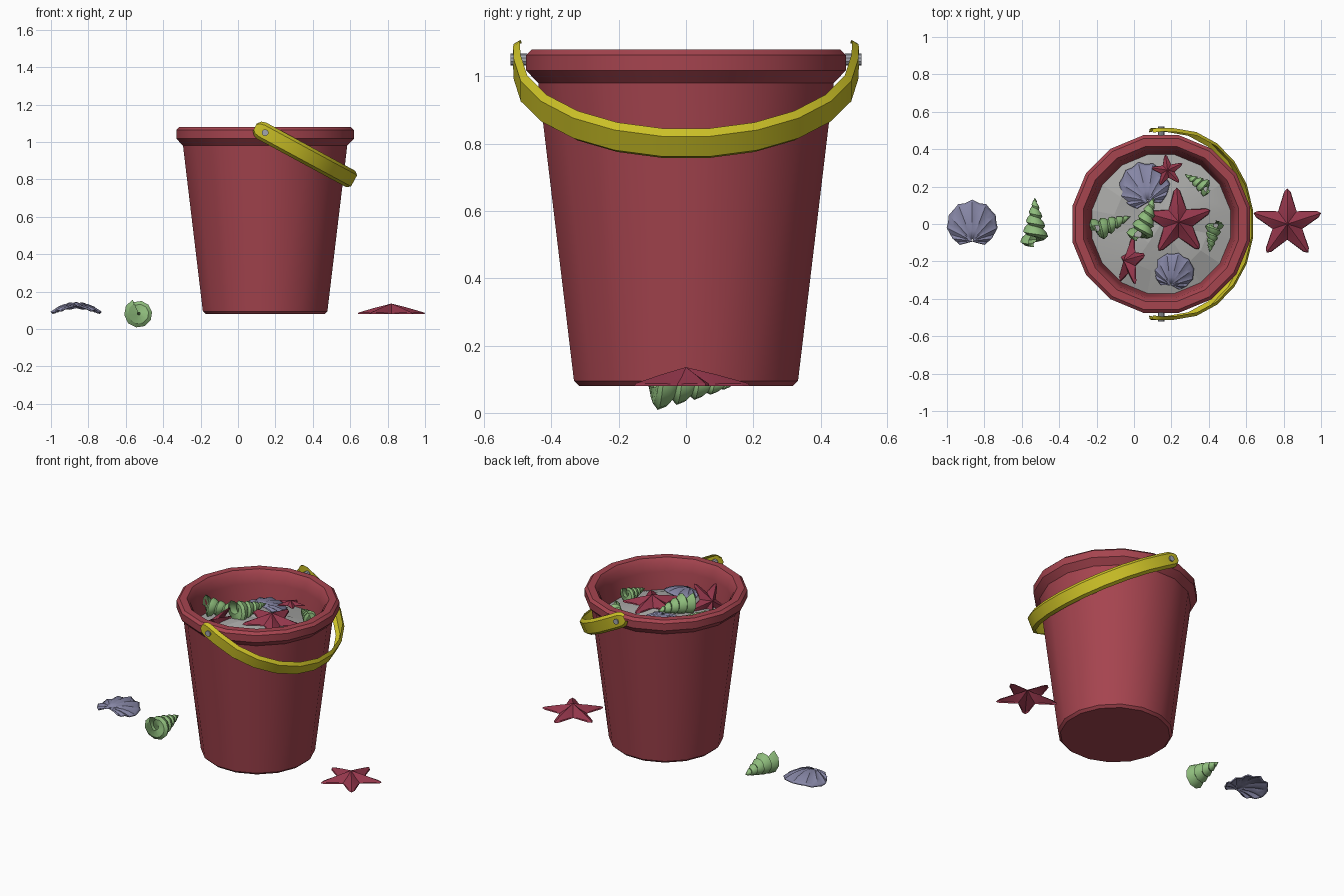
import bpy, math, random
from mathutils import Vector

if "Cube" in bpy.data.objects:
    bpy.data.objects.remove(bpy.data.objects["Cube"])

random.seed(4)


def mat(name, r, g, b):
    m = bpy.data.materials.new(name)
    m.diffuse_color = (r, g, b, 1)
    m.use_nodes = True
    m.node_tree.nodes["Principled BSDF"].inputs["Base Color"].default_value = m.diffuse_color
    return m


RED = mat("bucket red", 0.38, 0.058, 0.078)
STAR = mat("starfish crimson", 0.30, 0.038, 0.072)
YELLOW = mat("handle yellow", 0.60, 0.53, 0.02)
PURPLE = mat("scallop lilac", 0.24, 0.24, 0.38)
GREEN = mat("spiral green", 0.27, 0.50, 0.20)
SAND = mat("sand grey", 0.40, 0.40, 0.39)
STEEL = mat("pin steel", 0.36, 0.38, 0.42)


def grid(name, rows, m, closed=False, angle=30, loc=(0, 0, 0), rot=(0, 0, 0), s=1, thick=0):
    """Sheet made from equal rows of points; closed joins the ends of every row."""
    n = len(rows[0])
    faces = []
    for i in range(len(rows) - 1):
        for j in range(n if closed else n - 1):
            k = (j + 1) % n
            faces.append((i * n + j, i * n + k, (i + 1) * n + k, (i + 1) * n + j))
    me = bpy.data.meshes.new(name)
    me.from_pydata([p for r in rows for p in r], [], faces)
    me.materials.append(m)
    ob = bpy.data.objects.new(name, me)
    bpy.context.collection.objects.link(ob)
    ob.location, ob.scale = loc, (s, s, s)
    ob.rotation_euler = [math.radians(a) for a in rot]
    if thick:
        mod = ob.modifiers.new("thickness", 'SOLIDIFY')
        mod.thickness, mod.offset = thick, -1
    bpy.ops.object.select_all(action='DESELECT')
    ob.select_set(True)
    bpy.context.view_layer.objects.active = ob
    bpy.ops.object.shade_smooth_by_angle(angle=math.radians(angle))
    return ob


def lerp(x, table):
    for (a, u), (b, v) in zip(table, table[1:]):
        if x <= b:
            return u + (v - u) * (x - a) / (b - a)
    return table[-1][1]


BX = 0.145
N = 16


def ring(r, z, jit=0):
    r /= math.cos(math.pi / N)      # flat sides face the axes
    return [(r * math.cos((j + .5) * math.tau / N), r * math.sin((j + .5) * math.tau / N),
             z + random.uniform(-jit, jit)) for j in range(N)]


# bucket: base, wall, rolled rim, inner wall
profile = [(0.001, .08), (.318, .08), (.333, .095), (.439, .98), (.475, 1.018), (.475, 1.064),
           (.458, 1.08), (.415, 1.08), (.395, 1.055), (.385, 1.0), (.365, .85)]
grid("bucket", [ring(r, z) for r, z in profile], RED, True, loc=(BX, 0, 0))

# mound of sand
grid("sand", [ring(.372, .89), ring(.25, .925, .012), ring(.12, .945, .012), ring(.001, .955)],
     SAND, True, angle=8, loc=(BX, 0, 0))

# handle: curved band hanging in a tilted plane
along = Vector((.879, 0, -.476))
across = Vector((.476, 0, .879))
path = [(-.062, .508, .45), (-.045, .512, .85), (-.02, .514, 1)]
arc = []
for i in range(12):
    t = math.pi * i / 11
    arc.append((.06 + .486 * math.sin(t), .512 * math.cos(t), 1))
path = path + arc + [(u, -y, k) for u, y, k in reversed(path)]
rows = []
for u, y, k in path:
    inward = Vector((-max(u - .06, 0), -y)).normalized()
    row = []
    for w, d in ((-.05, .02), (-.034, 0), (.034, 0), (.05, .02)):
        row.append(Vector((BX, y + inward.y * d, 1.05)) + along * (u + inward.x * d) + across * w * k)
    rows.append(row)
grid("handle", rows, YELLOW, angle=35)

# pivot pins
for side in (-1, 1):
    bpy.ops.mesh.primitive_cylinder_add(vertices=10, radius=.018, depth=.05,
                                        location=(BX, side * .497, 1.05), rotation=(math.pi / 2, 0, 0))
    pin = bpy.context.object
    pin.name = "handle_pin"
    pin.data.materials.append(STEEL)


def starfish(loc, s=1, rot=(0, 0, 0)):
    def outline(k, z_tip, z_in):
        pts = []
        for a in range(5):
            c = 90 + a * 72
            for da, r, z in ((-6, .172, z_tip), (0, .19, z_tip), (6, .172, z_tip), (36, .084, z_in)):
                t = math.radians(c + da)
                q = r if da in (0, 36) or k == 1 else r * .98
                pts.append((k * q * math.cos(t), k * q * math.sin(t), z))
        return pts
    rows = [outline(1, 0, 0), outline(.97, .008, .006), outline(.001, .056, .056)]
    # raise the ridge line along each arm
    mid = []
    for j, (x, y, z) in enumerate(outline(.5, .03, .026)):
        mid.append((x, y, z + (.003 if j % 4 == 1 else 0)))
    rows.insert(2, mid)
    grid("starfish", rows, STAR, True, angle=20, loc=loc, rot=rot, s=s)


def scallop(loc, s=1, rot=(0, 0, 0)):
    size = [(0, .215), (30, .20), (60, .156), (85, .10), (105, .07)]
    rows = []
    for f in (.04, .25, .5, .75, .92, 1):
        row = []
        for j in range(21):
            a = -105 + 10.5 * j
            rib = 1 if j % 2 == 0 else -1
            L = lerp(abs(a), size) * f * (1 + .025 * rib * f)
            x, y = L * math.sin(math.radians(a)), -.09 + L * math.cos(math.radians(a))
            z = .06 - .055 * (x / .135) ** 2 - .026 * (y / .12) ** 2 + .0065 * rib * f
            row.append((x, y, z))
        rows.append(row)
    grid("scallop_shell", rows, PURPLE, angle=40, loc=loc, rot=rot, s=s, thick=.008)


def spiral(loc, s=1, rot=(0, 0, 0)):
    turns, steps = 5.5, 10
    total = int(turns * steps)

    def height(i):
        return 1 - max(0, 1 - i / total) ** 1.25
    rows = []
    for i in range(total + 1):
        lo, hi = height(i), height(i + steps)
        t = i * math.tau / steps + 2
        row = []
        for q, k in ((0, .1), (0, .72), (.25, 1.03), (.7, .98), (1, .72)):
            f = lo + (hi - lo) * q
            r = max(.0005, .083 * max(0, 1 - f) ** .78 * k)
            row.append((r * math.cos(t), -.122 + .262 * f, r * math.sin(t)))
        rows.append(row)
    grid("spiral_shell", rows, GREEN, angle=35, loc=loc, rot=rot, s=s)


# pieces lying beside the bucket
starfish((.82, 0, .08))
scallop((-.865, 0, .083))
spiral((-.53, 0, .083))

# pieces lying on the sand
starfish((.235, .01, .955), .97, (0, 4, 2))
starfish((.18, .285, .945), .46, (-8, 0, 8))
starfish((-.02, -.20, .945), .76, (0, -58, -8))
scallop((.055, .20, .915), 1, (-10, 0, 14))
scallop((.215, -.25, .915), .8, (10, 0, -14))
spiral((-.13, -.005, .95), .85, (0, 0, -68))
spiral((.06, .015, .985), .95, (0, 0, -20))
spiral((.345, .22, .945), .62, (0, 0, 58))
spiral((.42, -.06, .945), .66, (0, 0, 170))
